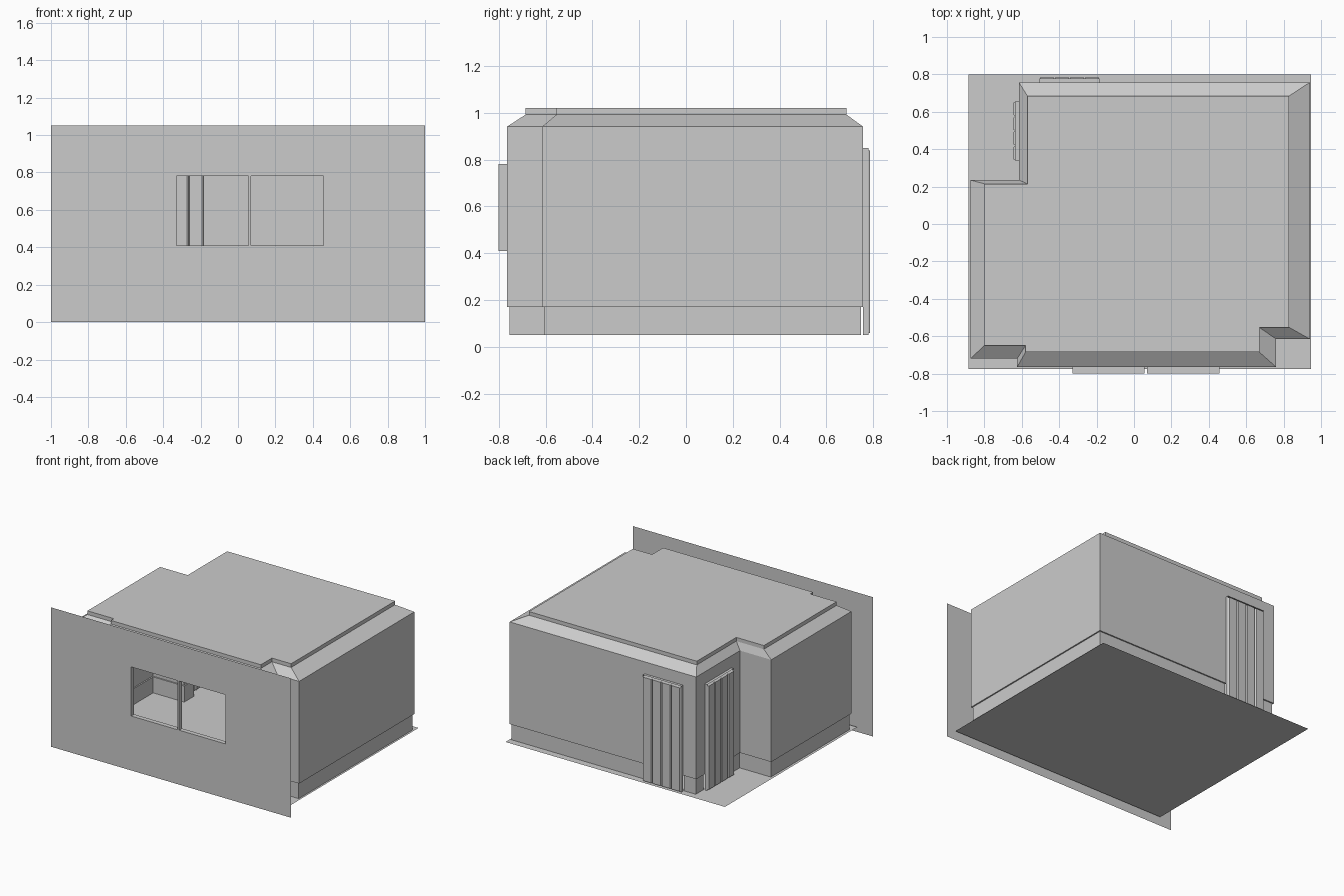
import bpy
from mathutils import Vector

if "Cube" in bpy.data.objects:
    bpy.data.objects.remove(bpy.data.objects["Cube"])

Z_FLOOR, Z_BASE, Z_WALL, Z_COVE, Z_TOP = 0.05, 0.17, 0.94, 0.992, 1.02

# Room outline (counter-clockwise) and the smaller raised ceiling outline
OUTER = [(-0.625, -0.765), (0.76, -0.765), (0.76, -0.615), (0.94, -0.615), (0.94, 0.757),
         (-0.615, 0.757), (-0.615, 0.235), (-0.875, 0.235), (-0.875, -0.72), (-0.625, -0.72)]
INNER = [(-0.58, -0.685), (0.67, -0.685), (0.67, -0.553), (0.83, -0.553), (0.83, 0.685),
         (-0.57, 0.685), (-0.57, 0.215), (-0.80, 0.215), (-0.80, -0.65), (-0.58, -0.65)]
WINDOWS = [(-0.33, 0.057, 0.41, 0.78), (0.07, 0.458, 0.41, 0.78)]
BACK_DOOR = (-0.505, -0.185, Z_FLOOR, 0.85)
SIDE_DOOR = (0.34, 0.655, Z_FLOOR, 0.85)


def make(name, verts, faces):
    mesh = bpy.data.meshes.new(name)
    mesh.from_pydata([tuple(v) for v in verts], [], faces)
    mesh.update()
    ob = bpy.data.objects.new(name, mesh)
    bpy.context.collection.objects.link(ob)
    return ob


def inset(loop, d):
    # Offset an axis-aligned outline inwards
    pts = [Vector(p) for p in loop]
    out = []
    for i, p in enumerate(pts):
        a = (p - pts[i - 1]).normalized()
        b = (pts[(i + 1) % len(pts)] - p).normalized()
        out.append(p + d * (Vector((-a.y, a.x)) + Vector((-b.y, b.x))))
    return out


def wall(name, p, q, z0, z1, holes=()):
    # Vertical wall p->q; holes are (lo, hi, z0, z1) along its main axis
    axis = 0 if abs(q[0] - p[0]) > abs(q[1] - p[1]) else 1
    flip = q[axis] < p[axis]
    lo, hi = sorted((p[axis], q[axis]))
    us = sorted({lo, hi} | {u for h in holes for u in h[:2]})
    zs = sorted({z0, z1} | {z for h in holes for z in h[2:] if z0 < z < z1})
    verts = [(u, p[1], z) if axis == 0 else (p[0], u, z) for z in zs for u in us]
    n, faces = len(us), []
    for j in range(len(zs) - 1):
        for i in range(n - 1):
            cu, cz = (us[i] + us[i + 1]) / 2, (zs[j] + zs[j + 1]) / 2
            if any(h[0] < cu < h[1] and h[2] < cz < h[3] for h in holes):
                continue
            f = [j * n + i, j * n + i + 1, (j + 1) * n + i + 1, (j + 1) * n + i]
            faces.append(f[::-1] if flip else f)
    return make(name, verts, faces)


def band(name, a, za, b, zb):
    # Ring of quads between two matching outlines
    n = len(a)
    verts = [(*p, za) for p in a] + [(*p, zb) for p in b]
    return make(name, verts, [(i, (i + 1) % n, n + (i + 1) % n, n + i) for i in range(n)])


def door(name, start, along, out, width, z1):
    # Folding door: shallow casing and four grooved leaves
    s, a, o, up = Vector(start), Vector(along), Vector(out), Vector((0, 0, 1))
    case = [s, s + a * width, s + a * width + up * (z1 - Z_FLOOR), s + up * (z1 - Z_FLOOR)]
    verts = case + [v + o * 0.022 for v in case]
    make(name + "_casing", verts, [(i, (i + 1) % 4, 4 + (i + 1) % 4, 4 + i) for i in range(4)])
    prof, leaf, g = [(0, 0.018)], width / 4, 0.007
    for i in range(4):
        prof += [(i * leaf + g, 0.03), ((i + 1) * leaf - g, 0.03), ((i + 1) * leaf, 0.018)]
    n, hi = len(prof), z1 - Z_FLOOR - 0.012
    verts = [s + a * u + o * d + up * z for z in (0.008, hi) for u, d in prof]
    faces = [(i, i + 1, n + i + 1, n + i) for i in range(n - 1)]
    verts += [s + up * hi, s + a * width + up * hi]
    faces.append(list(range(n, 2 * n)) + [2 * n + 1, 2 * n])
    make(name + "_leaves", verts, faces)


# Walls and skirting, with openings for windows and doors
SKIRT = inset(OUTER, 0.01)
holes = {0: WINDOWS, 4: [BACK_DOOR], 5: [SIDE_DOOR]}
for i in range(len(OUTER)):
    k = (i + 1) % len(OUTER)
    wall(f"room_wall_{i}", OUTER[i], OUTER[k], Z_BASE, Z_WALL, holes.get(i, ()))
    wall(f"skirting_{i}", SKIRT[i], SKIRT[k], Z_FLOOR, Z_BASE, holes.get(i, ()) if i else ())
band("skirting_top", SKIRT, Z_BASE, OUTER, Z_BASE)

# Sloped cove, step and raised ceiling
band("ceiling_cove", OUTER, Z_WALL, INNER, Z_COVE)
band("ceiling_step", INNER, Z_COVE, INNER, Z_TOP)
make("ceiling", [(*p, Z_TOP) for p in INNER], [list(range(len(INNER)))])

# Floor sheet
make("floor", [(-0.885, -0.775, Z_FLOOR), (0.945, -0.775, Z_FLOOR),
               (0.945, 0.80, Z_FLOOR), (-0.885, 0.80, Z_FLOOR)], [(0, 1, 2, 3)])

# Outer facade and window reveals
wall("front_facade", (-1, -0.80), (1, -0.80), 0, 1.05, WINDOWS)
for i, (x0, x1, z0, z1) in enumerate(WINDOWS):
    ring = [(x0, z0), (x1, z0), (x1, z1), (x0, z1)]
    verts = [(x, y, z) for y in (-0.80, -0.765) for x, z in ring]
    make(f"window_reveal_{i}", verts,
         [(j, (j + 1) % 4, 4 + (j + 1) % 4, 4 + j) for j in range(4)])

# Folding doors on the back wall and in the notch
door("back_door", (-0.185, 0.757, Z_FLOOR), (-1, 0, 0), (0, 1, 0), 0.32, 0.85)
door("side_door", (-0.615, 0.655, Z_FLOOR), (0, -1, 0), (-1, 0, 0), 0.315, 0.85)
